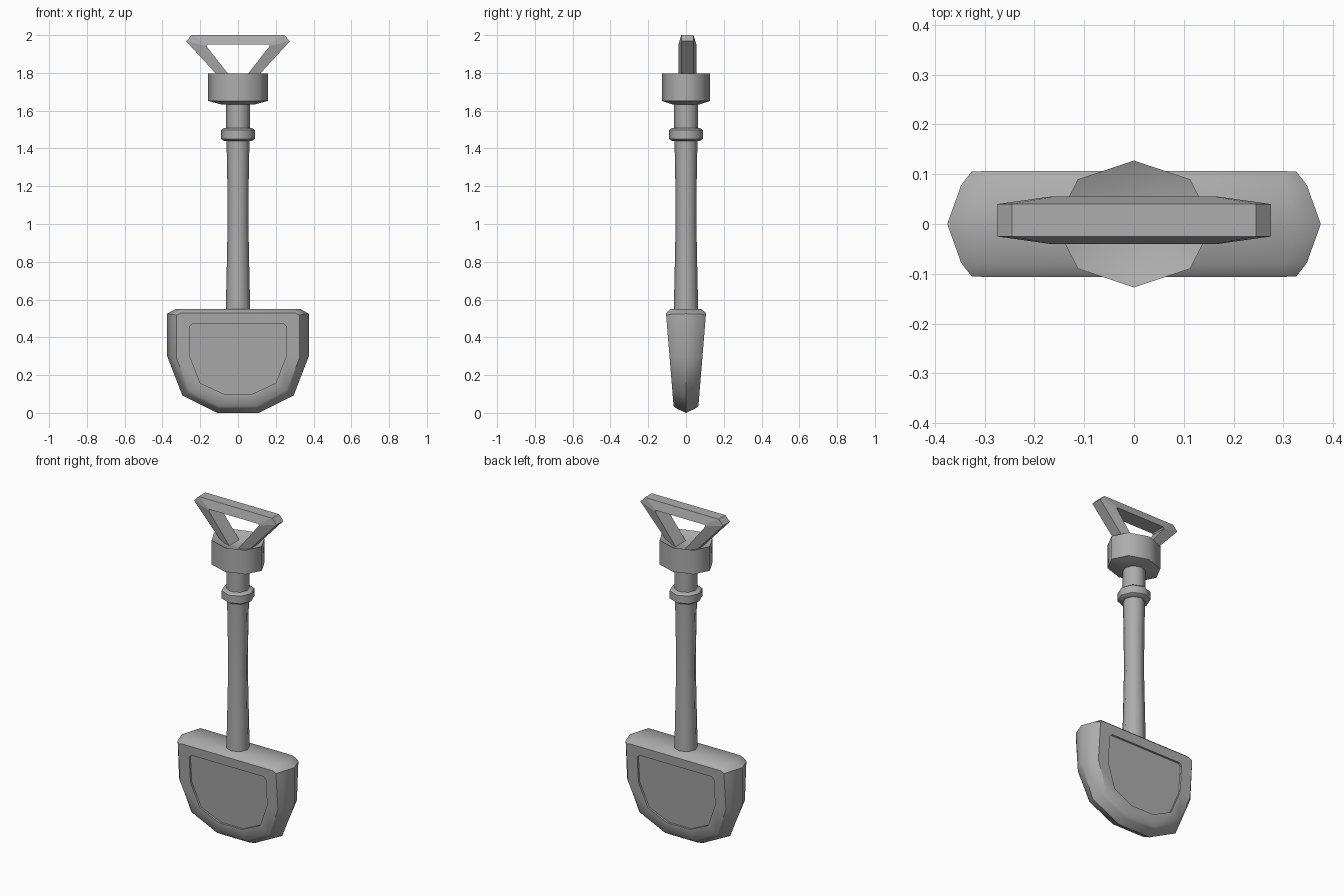
import bpy, bmesh
from math import cos, sin, pi, radians

if "Cube" in bpy.data.objects:
    bpy.data.objects.remove(bpy.data.objects["Cube"])

# One dark grey for every part
grey = bpy.data.materials.new("dark_grey")
grey.diffuse_color = (0.42, 0.42, 0.42, 1)
grey.use_nodes = True
grey.node_tree.nodes["Principled BSDF"].inputs["Base Color"].default_value = grey.diffuse_color


def loft(name, rings, cap=True, smooth=None):
    """Skin a list of closed rings that have equal point counts."""
    bm = bmesh.new()
    vs = [[bm.verts.new(p) for p in r] for r in rings]
    n = len(vs[0])
    for a, b in zip(vs, vs[1:]):
        for i in range(n):
            j = (i + 1) % n
            bm.faces.new((a[i], a[j], b[j], b[i]))
    if cap:
        bm.faces.new(vs[0])
        bm.faces.new(vs[-1])
    bmesh.ops.recalc_face_normals(bm, faces=bm.faces)
    me = bpy.data.meshes.new(name)
    bm.to_mesh(me)
    bm.free()
    me.materials.append(grey)
    ob = bpy.data.objects.new(name, me)
    bpy.context.collection.objects.link(ob)
    if smooth:
        bpy.ops.object.select_all(action='DESELECT')
        bpy.context.view_layer.objects.active = ob
        ob.select_set(True)
        bpy.ops.object.shade_smooth_by_angle(angle=radians(smooth))
    return ob


def lathe(name, profile, squash=1.0, sides=8, smooth=48):
    """Eight-sided turned part from (radius, z) points."""
    rings = [[(r * cos(2 * pi * i / sides), squash * r * sin(2 * pi * i / sides), z)
              for i in range(sides)] for r, z in profile]
    return loft(name, rings, smooth=smooth)


def half_thickness(z):
    return 0.066 + 0.082 * (z - 0.04)


def blade_ring(half, scale, offset, side):
    """Mirror a half outline in x and place it at the tapered depth."""
    pts = half + [(-x, z) for x, z in reversed(half)]
    return [(x, side * (scale * half_thickness(z) - offset), z) for x, z in pts]


# Blade: ridge at the middle, bevelled rim, shallow panel on both faces
ridge = [(0.33, 0.55), (0.375, 0.525), (0.375, 0.30), (0.295, 0.093), (0.11, 0.0)]
bevel = [(0.305, 0.55), (0.347, 0.523), (0.347, 0.296), (0.273, 0.105), (0.104, 0.022)]
rim = [(0.305, 0.528), (0.326, 0.517), (0.326, 0.29), (0.257, 0.12), (0.097, 0.036)]
panel = [(0.24, 0.473), (0.255, 0.458), (0.255, 0.30), (0.20, 0.158), (0.075, 0.10)]
layers = [(panel, 1, 0.012), (panel, 1, 0), (rim, 1, 0), (bevel, 0.74, 0)]
rings = [blade_ring(*l, -1) for l in layers]
rings.append(blade_ring(ridge, 0, 0, 1))
rings += [blade_ring(*l, 1) for l in reversed(layers)]
loft("blade", rings, smooth=44)

# Shaft, collar and hollow-topped oval cap
lathe("shaft", [(0.065, 0.53), (0.060, 0.75), (0.055, 1.0), (0.057, 1.25),
                (0.061, 1.45), (0.064, 1.5), (0.064, 1.66)])
lathe("collar", [(0.06, 1.44), (0.074, 1.44), (0.09, 1.451), (0.09, 1.497),
                 (0.074, 1.508), (0.06, 1.508)])
lathe("cap", [(0.085, 1.632), (0.159, 1.652), (0.159, 1.797), (0.08, 1.767)],
      squash=0.8, smooth=60)

# Triangular grip: thin outer edge, thicker inner edge, legs sunk in the cap
outer = [(0.075, 1.75), (0.275, 1.968), (0.245, 2.0)]
inner = [(0.017, 1.75), (0.168, 1.942), (0.162, 1.95)]
pairs = list(zip(outer, inner))
pairs += [((-a[0], a[1]), (-b[0], b[1])) for a, b in reversed(pairs)]
mid = 0.0075
loft("grip", [[(o[0], mid - 0.0325, o[1]), (o[0], mid + 0.0325, o[1]),
               (i[0], mid + 0.0475, i[1]), (i[0], mid - 0.0475, i[1])]
              for o, i in pairs])
